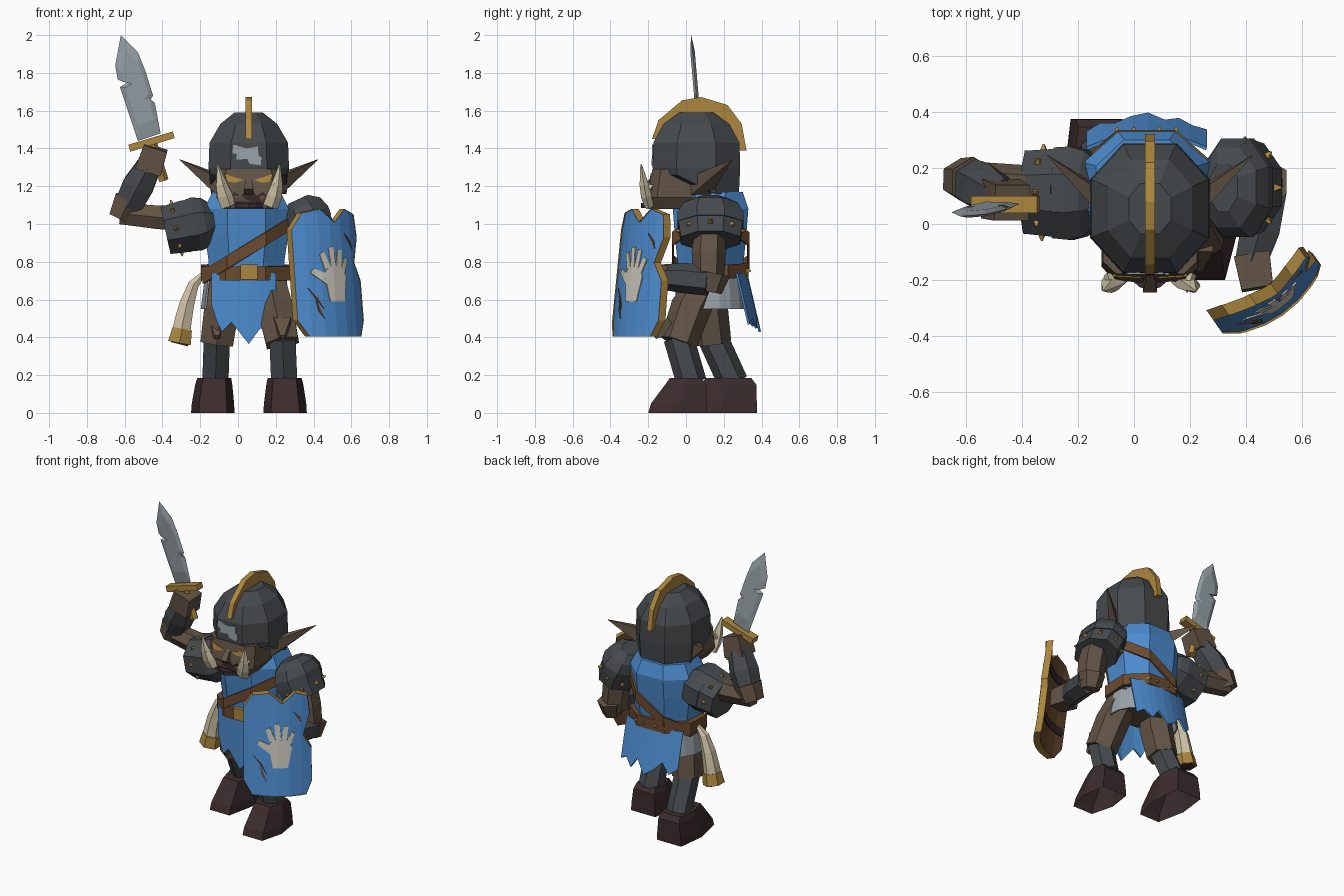
import bpy, bmesh, math
from mathutils import Vector as V

if "Cube" in bpy.data.objects:
    bpy.data.objects.remove(bpy.data.objects["Cube"])

def mat(name, r, g, b):
    m = bpy.data.materials.new(name)
    m.diffuse_color = [((c / 255 + .055) / 1.055) ** 2.4 for c in (r, g, b)] + [1]
    m.use_nodes = True
    m.node_tree.nodes["Principled BSDF"].inputs["Base Color"].default_value = m.diffuse_color
    return m

BLUE, IRON = mat("blue cloth", 76, 140, 206), mat("dark iron", 70, 74, 77)
BOOT, SKIN = mat("dark boot leather", 60, 44, 45), mat("brown skin", 98, 83, 69)
GOLD, BONE = mat("dull gold", 172, 134, 62), mat("bone", 208, 196, 166)
STEEL, LEATHER = mat("steel", 152, 162, 168), mat("brown leather", 108, 75, 48)
PALE = mat("pale paint", 202, 199, 187)
CX = 0.057  # symmetry line of the head

def finish(name, bm, *mats):
    bmesh.ops.recalc_face_normals(bm, faces=bm.faces)
    me = bpy.data.meshes.new(name)
    bm.to_mesh(me)
    for m in mats:
        me.materials.append(m)
    ob = bpy.data.objects.new(name, me)
    bpy.context.collection.objects.link(ob)
    return ob

def loft(name, rows, m, closed=True, thick=0, bottom=True):
    """Skin rows of points; closed rows are capped, open rows become a thin sheet."""
    bm = bmesh.new()
    vs = [[bm.verts.new(p) for p in r] for r in rows]
    n = len(rows[0])
    for a, b in zip(vs, vs[1:]):
        for i in range(n if closed else n - 1):
            bm.faces.new((a[i], a[(i + 1) % n], b[(i + 1) % n], b[i]))
    for cap in ([vs[-1]] + [vs[0]] * bottom) * closed:
        bm.faces.new(cap)
    ob = finish(name, bm, m)
    if thick:
        ob.modifiers.new("thickness", 'SOLIDIFY').thickness = thick

def ring(x, y, z, rx, ry, k=.45):
    """Eight-sided horizontal ring; k sets how boxy the corners are."""
    return [V((x + rx * a, y + ry * b, z)) for a, b in
            ((1, -k), (1, k), (k, 1), (-k, 1), (-1, k), (-1, -k), (-k, -1), (k, -1))]

def tube(name, pts, radii, m, n=6, hint=(0, 1, 0)):
    """Faceted limb along a path; a radius may be a (side, up) pair."""
    pts, rows = [V(p) for p in pts], []
    ang = [2 * math.pi * (j + .5) / n for j in range(n)]
    for i, (p, r) in enumerate(zip(pts, radii)):
        t = (pts[min(i + 1, len(pts) - 1)] - pts[max(i - 1, 0)]).normalized()
        s = t.cross(V(hint)).normalized()
        a, b = r if isinstance(r, tuple) else (r, r)
        rows.append([p + s * a * math.cos(q) + s.cross(t) * b * math.sin(q) for q in ang])
    loft(name, rows, m)

def prism(name, pts, off, m):
    loft(name, [[V(p) for p in pts], [V(p) + V(off) for p in pts]], m)

# torso, pelvis, belt with buckle and studs, shoulder strap
loft("tunic", [ring(.045, .13, *s) for s in ((.70, .2, .17), (.8, .2, .175), (.95, .222, .19),
     (1.08, .225, .2), (1.17, .18, .17))], BLUE)
loft("pelvis", [ring(.045, .13, z, r, .12) for z, r in ((.6, .13), (.72, .18))], SKIN)
belt, strap = [ring(.04, .135, z, .235, .195) for z in (.70, .775)], []
for p in belt[0] + belt[1]:
    p.z += .08 * max(0, p.y - .1)
loft("belt", belt, LEATHER)
for z in (.825, .895):
    r = [V((p.x, p.y, z + .6 * (p.x - .045))) for p in ring(.045, .13, 0, .232, .205)]
    strap.append(r + r[:1])
loft("shoulder_strap", strap, LEATHER, False, .012)
prism("buckle", [(x, -.068, z) for x, z in ((.012, .705), (.104, .705), (.104, .785), (.012, .785))],
      (0, .03, 0), GOLD)
for x in (-.06, .0, .09, .15):
    tube("belt_stud", [(x, .32, .752), (x, .345, .752)], [.016, .005], GOLD, 4, (0, 0, 1))

# ragged tunic flaps and mail skirt
def flap(name, xs, zs, ytop, ybot, sgn):
    loft(name, [[V((x, ytop + (ybot - ytop) * (.74 - z) / .3 - sgn * 1.1 * (x - .045) ** 2, z))
         for x, z in ((x, h or zb) for x, zb in zip(xs, zs))] for h in (.74, .58, 0)], BLUE, False, .012)
flap("front_flap", (-.14, -.115, -.085, -.035, .057, .12, .155, .18, .2),
     (.57, .49, .43, .48, .365, .45, .42, .5, .57), -.055, -.06, -1)
flap("back_flap", (-.17, -.12, -.07, -.01, .05, .11, .16, .21, .26),
     (.5, .46, .53, .47, .43, .52, .45, .5, .47), .325, .395, 1)
angles = [math.radians(-24 + 19 * i) for i in range(13)]
loft("mail_skirt", [[V((.04 + r * math.cos(a), .13 + .83 * r * math.sin(a), z)) for a in angles]
     for z, r in ((.73, .215), (.55, .238))], STEEL, False, .01)

# legs and boots: hip, knee, ankle, boot toe and heel
for side, hip, knee, ankle, bx, toe, heel in (
        ("right", (-.06, .13, .74), (-.112, .14, .37), (-.12, .25, .16), -.135, -.01, .375),
        ("left", (.16, .13, .74), (.235, -.04, .37), (.245, .03, .16), .25, -.2, .11)):
    hip, knee = V(hip), V(knee)
    tube(side + "_thigh", [hip, (hip + knee) / 2 + V((0, -.02, 0)), knee], [.09, .107, .1], SKIN)
    tube(side + "_knee_rag", [knee + V((0, -.03, .1)), knee + V((0, -.125, .03))],
         [.065, .015], SKIN, 4, (0, 0, 1))
    tube(side + "_shin_guard", [knee + V((0, 0, .03)), ankle], [.08, .08], IRON)
    rows = []
    for z, f, b, w in ((0, toe, heel, .115), (.05, toe + .015, heel, .112),
                       (.15, toe + .09, heel - .003, .098), (.185, toe + .115, heel - .03, .09)):
        x, m = bx + (.12 - w) * (.3 if bx < 0 else -.1), (f + b) / 2
        rows.append([V((x + w * a, y, z)) for a, y in
                     ((-.65, f), (.65, f), (1, m), (.8, b), (-.8, b), (-1, m))])
    loft(side + "_boot", rows, BOOT, bottom=False)

# head, face and ears
loft("head", [ring(CX, -.02, z, rx, ry, .72) for z, rx, ry in
     ((1.08, .13, .17), (1.14, .172, .185), (1.29, .168, .158))], SKIN)
def face_plate(name, xz, m):
    prism(name, [(x, -.21 + (.18 if z > 1.14 else -.25) * (z - 1.14), z) for x, z in xz], (0, .009, 0), m)
face_plate("mouth", [(-.05, 1.13), (-.02, 1.17), (.015, 1.15), (CX, 1.19), (.1, 1.15), (.135, 1.17),
                     (.165, 1.13), (.12, 1.085), (CX, 1.08), (-.005, 1.085)], BOOT)
prism("lower_lip", [(CX + x, y, 1.085) for x, y in ((-.077, -.19), (-.037, -.225), (0, -.238),
      (.037, -.225), (.077, -.19))], (0, 0, .025), BOOT)
tube("nose", [(CX, -.175, 1.235), (CX, -.225, 1.17)], [.02, .035], SKIN, 4)
for side, s in (("right", 1), ("left", -1)):
    def f(x, y, z):
        return V((CX + s * (x - CX), y, z))
    face_plate(side + "_eye", [(CX + s * (x - CX), z) for x, z in
               ((-.075, 1.268), (-.04, 1.255), (.03, 1.232), (-.01, 1.22), (-.05, 1.222))], GOLD)
    tube(side + "_tusk", [f(-.055, -.195, 1.095), f(-.075, -.21, 1.15), f(-.09, -.222, 1.21),
         f(-.107, -.238, 1.315)], [(.045, .025), (.045, .03), (.033, .025), .004], BONE, 5)
    tube(side + "_small_tusk", [f(-.09, -.18, 1.19), f(-.075, -.243, 1.215)], [.02, .003], BONE, 4)
    base = [f(-.09, .0, 1.13), f(-.11, .02, 1.25), f(-.11, .11, 1.27), f(-.1, .12, 1.14)]
    tip = f(-.315, .25, 1.345)
    loft(side + "_ear", [base, [tip + (p - tip) * .03 for p in base]], SKIN)

# helmet with brow opening, patch and crest
helm = [ring(CX, .055, *s) for s in ((1.16, .2, .225), (1.3, .213, .232), (1.43, .208, .228),
        (1.53, .15, .175), (1.59, .075, .09))]
for p in helm[0]:
    p.z = 1.26 if p.y < 0 else p.z
loft("helmet", helm, IRON)
prism("helmet_patch", [(x, -.181 + (z - 1.36) * .02, z) for x, z in
      ((-.025, 1.42), (.045, 1.40), (.105, 1.41), (.11, 1.36), (.125, 1.355), (.12, 1.31), (.06, 1.32),
       (.05, 1.345), (-.01, 1.34), (-.005, 1.37), (-.03, 1.375))], (0, .009, 0), STEEL)
prism("helmet_crest", [(CX - .018, y, z) for y, z in
      ((-.18, 1.45), (-.145, 1.55), (-.02, 1.655), (.08, 1.672), (.22, 1.63), (.295, 1.53), (.32, 1.39),
       (.275, 1.39), (.24, 1.5), (.15, 1.57), (-.02, 1.57), (-.1, 1.53), (-.15, 1.45))], (.036, 0, 0), GOLD)

# shoulder pads: dome plus flared band with studs
def pad(side, c, d, lens, rads):
    d = V(d).normalized()
    cut = [V(c) + d * l for l in lens]
    tube(side + "_shoulder_dome", cut[:4], rads[:4], IRON, 8)
    tube(side + "_shoulder_band", cut[4:], rads[4:], IRON, 8)
    s, r = d.cross(V((0, 1, 0))).normalized(), rads[-1]
    for q in range(8):
        a, b = s * math.cos(q * math.pi / 4), s.cross(d) * math.sin(q * math.pi / 4)
        o = (cut[-1] + cut[-2]) / 2 + (a * r[0] + b * r[1]) * .92
        tube(side + "_stud", [o, o + (a + b) * .025], [.018, .004], GOLD, 4, d)
pad("left", (.36, .13, 1.04), (.42, 0, -.91), (-.1, -.06, 0, .05, .03, .14),
    [(.06, .09), (.12, .155), (.14, .19), (.135, .19), (.13, .187), (.13, .17)])
pad("right", (-.22, .11, 1.0), (-.96, .02, -.2), (-.1, -.05, 0, .06, .05, .165),
    [(.09, .12), (.14, .165), (.155, .18), (.145, .175), (.15, .17), (.138, .16)])

# raised sword arm
tube("right_upper_arm", [(-.2, .12, 1.03), (-.42, .14, 1.035), (-.62, .16, 1.055)], [.075, .072, .065], SKIN)
tube("right_elbow", [(-.62, .16, 1.03), (-.575, .15, 1.13)], [.075, .09], SKIN)
tube("right_bracer", [(-.58, .15, 1.1), (-.53, .125, 1.2), (-.47, .09, 1.31)], [.085, .095, .075], IRON)
tube("right_hand", [(-.475, .09, 1.28), (-.435, .075, 1.405)], [.1, .09], SKIN, 4)
tube("sword_grip", [(-.395, .09, 1.23), (-.455, .07, 1.44)], [.028, .022], GOLD, 5)
prism("sword_guard", [(-.58, .04, 1.42), (-.345, .04, 1.49), (-.335, .04, 1.455), (-.57, .04, 1.383)],
      (0, .06, 0), GOLD)
blade = [V((x, .075 - (z - 1.44) * .085, z)) for x, z in
         ((-.53, 1.44), (-.625, 1.725), (-.575, 1.755), (-.637, 1.765), (-.65, 1.84), (-.62, 2.0),
          (-.53, 1.91), (-.49, 1.81), (-.45, 1.68), (-.48, 1.63), (-.44, 1.64), (-.41, 1.48))]
mid = V((-.53, .051, 1.72))
loft("sword_blade", [[mid + (p - mid) * k + V((0, o, 0)) for p in blade]
     for k, o in ((.7, -.012), (1, 0), (.7, .012))], STEEL)

# shield arm
tube("left_upper_arm", [(.41, .13, 1.0), (.44, .12, .85), (.465, .12, .68)], [.08, .09, .08], SKIN)
tube("left_elbow", [(.47, .15, .74), (.47, .13, .64)], [.085, .06], SKIN)
tube("left_bracer", [(.475, .12, .7), (.45, -.02, .715), (.415, -.14, .72)], [.08, .08, .065],
     IRON, 6, (0, 0, 1))
tube("left_hand", [(.42, -.11, .72), (.44, -.23, .73)], [.09, .08], SKIN, 4, (0, 0, 1))

# curved shield: flat outline (u, v) is cut into columns then bent
E, N, C = V((.82, .57, 0)), V((.57, -.82, 0)), V((.473, -.244, .74))
def shield_part(name, uv, front, back, *mats):
    bm = bmesh.new()
    a, b = ([bm.verts.new((u, v, d)) for u, v in uv] for d in (front, back))
    f = bm.faces.new(a)
    bm.faces.new(b).material_index = len(mats) - 1
    rim = [bm.faces.new((a[i - 1], a[i], b[i], b[i - 1])) for i in range(len(uv))]
    if len(mats) > 1:
        rim += bmesh.ops.inset_region(bm, faces=[f], thickness=.024)["faces"]
        for g in rim:
            g.material_index = 1
        for v in f.verts:
            v.co.z = front - .008
    for i in range(-2, 3):
        bmesh.ops.bisect_plane(bm, geom=bm.verts[:] + bm.edges[:] + bm.faces[:],
                               plane_co=(i * .072 + .001, 0, 0), plane_no=(1, 0, 0))
    for p in bm.verts:
        u, v, d = p.co
        p.co = C + E * u + N * (.06 * (1 - (u / .215) ** 2) - v * .12 + d) + V((0, 0, v))
    finish(name, bm, *mats)
shield_part("shield", [(-.157, .318), (-.055, .34), (.03, .27), (.107, .34), (.185, .31), (.2, .19),
    (.16, .055), (.21, -.04), (.215, -.25), (.18, -.335), (-.16, -.335), (-.213, -.25), (-.213, .23)],
    0, -.045, BLUE, GOLD, LEATHER)
for v in (-.17, .16):
    shield_part("shield_back_band", [(-.19, v), (.17, v), (.17, v + .05), (-.19, v + .05)], -.045, -.053, BOOT)

# painted hand (palm and fingers), then scratches
for s in ([(-.055, .0), (-.03, -.15), (.065, -.15), (.09, -.02), (.07, .03), (-.03, .03)],
          [(-.05, .02), (-.075, .1), (-.05, .115), (-.012, .03)],
          [(-.012, .03), (-.02, .135), (.012, .14), (.022, .03)],
          [(.022, .03), (.04, .125), (.068, .12), (.055, .025)],
          [(.055, .025), (.088, .085), (.108, .07), (.08, .0)],
          [(-.03, -.07), (-.13, .0), (-.115, .025), (-.045, .0)]):
    shield_part("painted_hand", s, -.003, -.012, PALE)
for s in ([(-.15, -.08), (-.07, -.19), (-.1, -.13)], [(-.11, -.14), (-.07, -.24), (-.1, -.2)],
          [(.1, .21), (.15, .13), (.14, .17)]):
    shield_part("shield_scratch", s, -.003, -.012, LEATHER)

# horn hanging at the hip
tube("horn", [(-.185, .14, .735), (-.235, .14, .68), (-.27, .14, .58), (-.29, .14, .49), (-.305, .14, .40)],
     [.015, .033, .045, .052, .058], BONE)
tube("horn_cap", [(-.295, .14, .445), (-.31, .14, .37)], [.06, .07], GOLD)
tube("horn_mouth", [(-.308, .14, .376), (-.311, .14, .364)], [.055, .055], BOOT)
